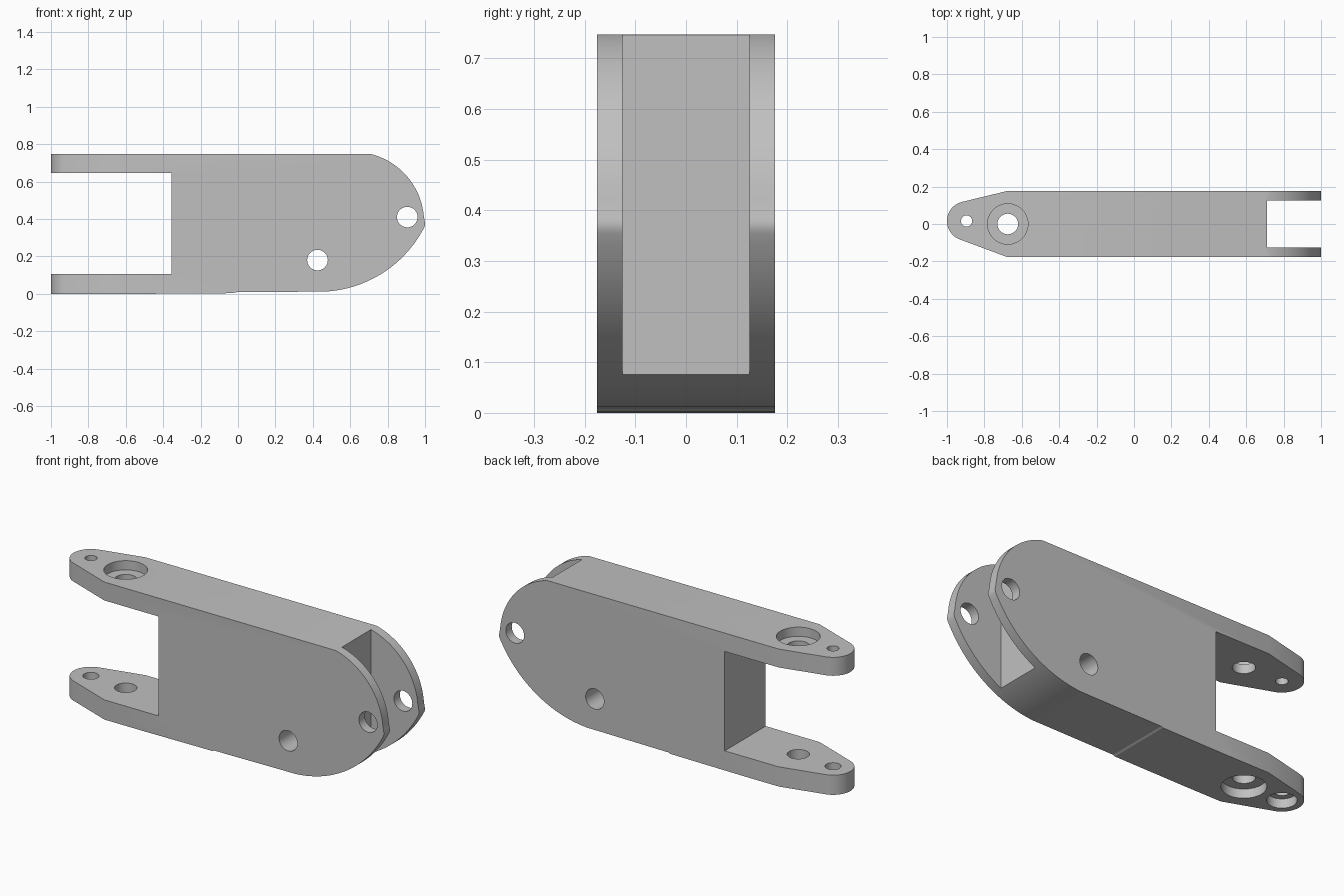
import bpy, bmesh, math
from mathutils import Vector

if "Cube" in bpy.data.objects:
    bpy.data.objects.remove(bpy.data.objects["Cube"])

grey = bpy.data.materials.new("plain grey")
grey.use_nodes = True
colour = (0.53, 0.53, 0.53, 1)
grey.diffuse_color = colour
grey.node_tree.nodes["Principled BSDF"].inputs["Base Color"].default_value = colour


def arc(centre, radius, start, end, n):
    """Points on a circle between two angles in degrees."""
    angles = [math.radians(start + (end - start) * i / n) for i in range(n + 1)]
    return [(centre[0] + radius * math.cos(a), centre[1] + radius * math.sin(a)) for a in angles]


def arc_through(a, b, c, n):
    """Arc from a to c that passes through b."""
    a, b, c = Vector(a), Vector(b), Vector(c)
    u, v = b - a, c - a
    d = 2 * (u.x * v.y - u.y * v.x)
    off = Vector((v.y * u.dot(u) - u.y * v.dot(v), u.x * v.dot(v) - v.x * u.dot(u))) / d
    centre, spoke = a + off, -off
    sweep = spoke.angle_signed(c - centre)
    start = math.degrees(math.atan2(spoke.y, spoke.x))
    return arc(centre, off.length, start, start - math.degrees(sweep), n)


def prism(name, outline, low, high, axis):
    """Extrude an outline along y (outline is x, z) or z (outline is x, y)."""
    place = (lambda p, h: (p[0], h, p[1])) if axis == "y" else (lambda p, h: (p[0], p[1], h))
    bm = bmesh.new()
    base = bm.faces.new([bm.verts.new(place(p, low)) for p in outline])
    new = bmesh.ops.extrude_face_region(bm, geom=[base])["geom"]
    bmesh.ops.translate(bm, vec=place((0, 0), high - low),
                        verts=[g for g in new if isinstance(g, bmesh.types.BMVert)])
    bmesh.ops.recalc_face_normals(bm, faces=bm.faces)
    mesh = bpy.data.meshes.new(name)
    bm.to_mesh(mesh)
    bm.free()
    mesh.materials.append(grey)
    obj = bpy.data.objects.new(name, mesh)
    bpy.context.collection.objects.link(obj)
    return obj


def combine(target, tool, operation):
    """Apply a boolean and discard the tool."""
    bpy.context.view_layer.objects.active = target
    mod = target.modifiers.new("cut", "BOOLEAN")
    mod.operation, mod.solver, mod.object = operation, "EXACT", tool
    bpy.ops.object.modifier_apply(modifier=mod.name)
    bpy.data.objects.remove(tool)


def drill(x, other, radius, low, high, axis="z"):
    hole = prism("hole_cutter", arc((x, other), radius, 0, 352.5, 47), low, high, axis)
    combine(link, hole, "DIFFERENCE")


HALF, TOP = 0.176, 0.747
ARM_LOW, ARM_HIGH = 0.107, 0.647
NOSE = (-0.895, 0.016)

# Side profile: two arms at one end, rounded cheeks at the other
side = [(-1.1, 0), (-0.45, 0), (-0.03, 0.003), (-0.02, 0.008)]
side += arc_through((0.47, 0.012), (0.71, 0.075), (0.985, 0.335), 24)
side += arc_through((0.996, 0.355), (1, 0.367), (0.998, 0.388), 4)
side += arc_through((0.993, 0.42), (0.9, 0.632), (0.71, TOP), 20)
side += [(-1.1, TOP), (-1.1, ARM_HIGH), (-0.356, ARM_HIGH), (-0.356, ARM_LOW), (-1.1, ARM_LOW)]
link = prism("link_body", side, -HALF, HALF, "y")

# Plan outline: tapered rounded nose and the slot between the cheeks
plan = arc(NOSE, 0.105, 103, 250, 24)
plan += [(-0.68, -HALF), (-0.68, -0.3), (1.1, -0.3), (1.1, -0.125), (0.712, -0.125),
         (0.712, 0.125), (1.1, 0.125), (1.1, 0.3), (-0.68, 0.3), (-0.68, HALF)]
combine(link, prism("plan_cutter", plan, -0.2, 1, "z"), "INTERSECT")

# Cross holes
for x, z in ((0.905, 0.41), (0.425, 0.18)):
    drill(x, z, 0.055, -0.3, 0.3, "y")

# Pivot hole with a counterbore on both outer faces
drill(-0.675, 0, 0.055, -0.2, 1)
drill(-0.675, 0, 0.108, TOP - 0.05, 1)
drill(-0.675, 0, 0.108, -0.2, 0.05)

# Nose screw holes, the lower one counterbored
drill(*NOSE, 0.03, 0.4, 1)
drill(*NOSE, 0.04, -0.2, 0.3)
drill(*NOSE, 0.072, -0.2, 0.05)

bpy.ops.object.select_all(action="DESELECT")
link.select_set(True)
bpy.context.view_layer.objects.active = link
bpy.ops.object.shade_smooth_by_angle(angle=math.radians(25))
